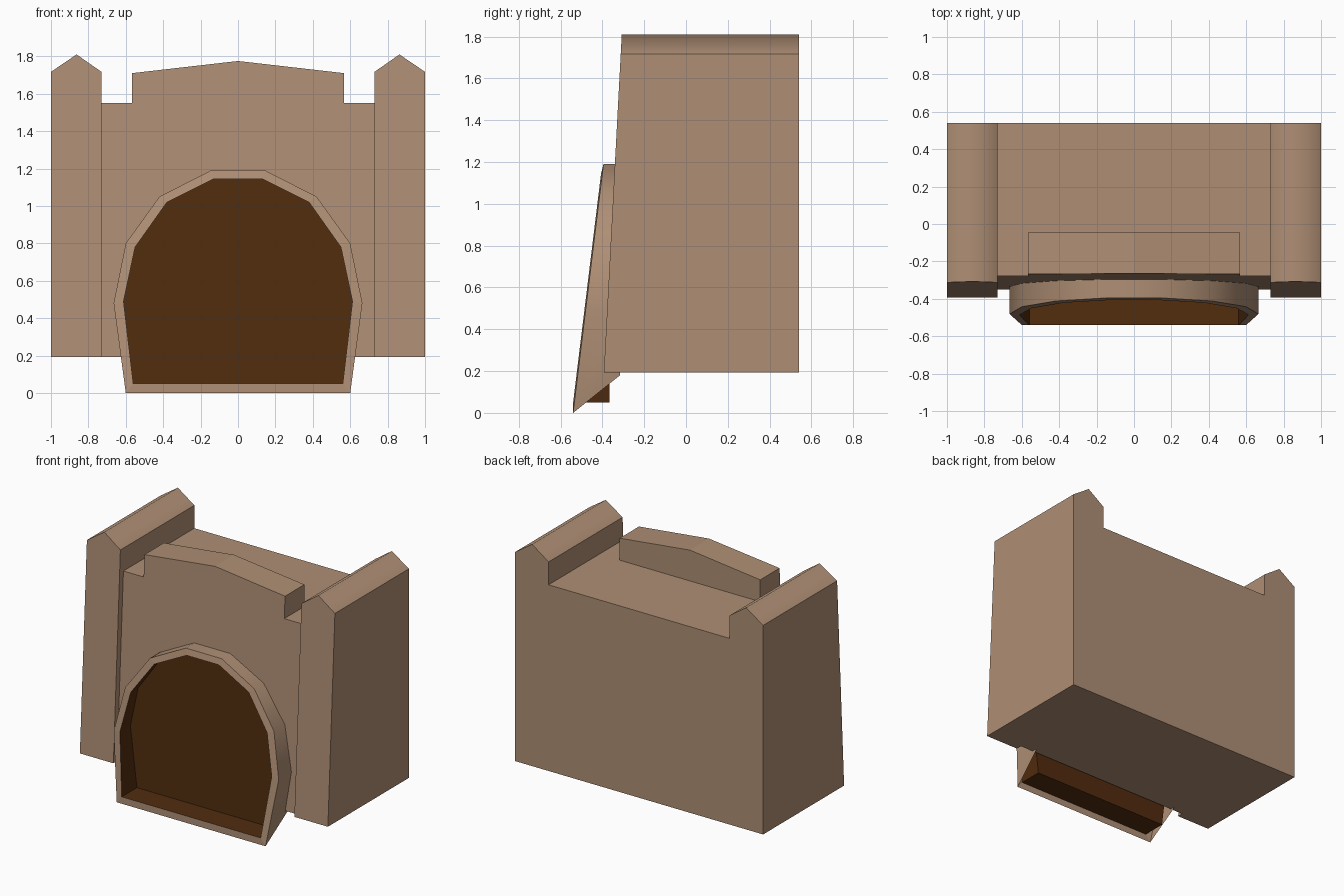
import bpy, bmesh

if "Cube" in bpy.data.objects:
    bpy.data.objects.remove(bpy.data.objects["Cube"])


def material(name, rgb):
    m = bpy.data.materials.new(name)
    m.diffuse_color = (*rgb, 1)
    m.use_nodes = True
    m.node_tree.nodes["Principled BSDF"].inputs["Base Color"].default_value = m.diffuse_color
    return m


stone = material("tan stone", (0.43, 0.275, 0.178))
dark = material("dark brown", (0.085, 0.026, 0.0045))


def finish(name, bm, mat):
    me = bpy.data.meshes.new(name)
    bm.to_mesh(me)
    bm.free()
    me.materials.append(mat)
    ob = bpy.data.objects.new(name, me)
    bpy.context.collection.objects.link(ob)
    return ob


def loop(bm, pts, y):
    return [bm.verts.new((x, y(z), z)) for x, z in pts]


def bridge(bm, a, b, skip=()):
    n = len(a)
    return [bm.faces.new((a[i], b[i], b[(i + 1) % n], a[(i + 1) % n]))
            for i in range(n) if i not in skip]


def prism(name, pts, front, back, mat, ridge_x=None):
    """Extrude an x/z profile from a leaning front to a flat back."""
    bm = bmesh.new()
    f, b = loop(bm, pts, front), loop(bm, pts, lambda z: back)
    bm.faces.new(f)
    bm.faces.new(b[::-1])
    bridge(bm, f, b)
    bmesh.ops.recalc_face_normals(bm, faces=bm.faces)
    if ridge_x is not None:  # soft ridge, all other edges sharp
        for face in bm.faces:
            face.smooth = True
        for e in bm.edges:
            e.smooth = all(abs(v.co.x - ridge_x) < 1e-4 for v in e.verts)
    return finish(name, bm, mat)


def mirrored(half):
    """Right half listed bottom to top -> full closed outline."""
    return half + [(-x, z) for x, z in reversed(half)]


BASE, BACK = 0.193, 0.54


def wall_y(z):
    return -0.35 + (z - BASE) * 0.054


def pillar_y(z):
    return -0.393 + (z - BASE) * 0.053


# main block and raised parapet
prism("wall", mirrored([(0.73, BASE), (0.73, 1.55)]), wall_y, BACK, stone)
prism("parapet", [(-0.567, 1.55), (0.567, 1.55), (0.567, 1.71), (0, 1.775), (-0.567, 1.71)],
      wall_y, -0.045, stone)

# side pillars with ridged tops
for s, side in ((1, "right"), (-1, "left")):
    pts = [(0.73, BASE), (1, BASE), (1, 1.717), (0.863, 1.81), (0.73, 1.717)]
    prism(side + "_pillar", [(s * x, z) for x, z in pts], pillar_y, BACK, stone, s * 0.863)

# arch frame: front ring and outer sides, open underneath
outer = mirrored([(0.60, 0), (0.665, 0.48), (0.60, 0.80), (0.42, 1.05), (0.145, 1.19)])
inner = mirrored([(0.56, 0.05), (0.612, 0.49), (0.55, 0.78), (0.38, 1.02), (0.13, 1.145)])
rear = [(0.624 if x > 0 else -0.624, 0.18) if z == 0 else (x, z) for x, z in outer]


def ring_y(z):
    return -0.54 + 0.122 * z


bm = bmesh.new()
o = loop(bm, outer, ring_y)
i = loop(bm, inner, lambda z: ring_y(z) - 0.006)
r = loop(bm, rear, lambda z: -0.32 + 0.025 * z)
bridge(bm, i, o)
for f in bridge(bm, o, r, skip=(len(o) - 1,)):
    f.smooth = True
bm.normal_update()
if sum(f.normal.y for f in bm.faces if not f.smooth) > 0:
    bmesh.ops.reverse_faces(bm, faces=bm.faces)
for e in bm.edges:  # keep the ring edge and low corners crisp
    e.smooth = len(e.link_faces) == 2 and all(f.smooth for f in e.link_faces)
finish("arch_frame", bm, stone)

# dark recess inside the arch
bm = bmesh.new()
f = loop(bm, inner, lambda z: ring_y(z) - 0.006)
b = loop(bm, inner, lambda z: -0.365)
bm.faces.new(b)
bridge(bm, b, f)
bm.normal_update()
if bm.faces[:][0].normal.y > 0:
    bmesh.ops.reverse_faces(bm, faces=bm.faces)
finish("doorway_recess", bm, dark)
